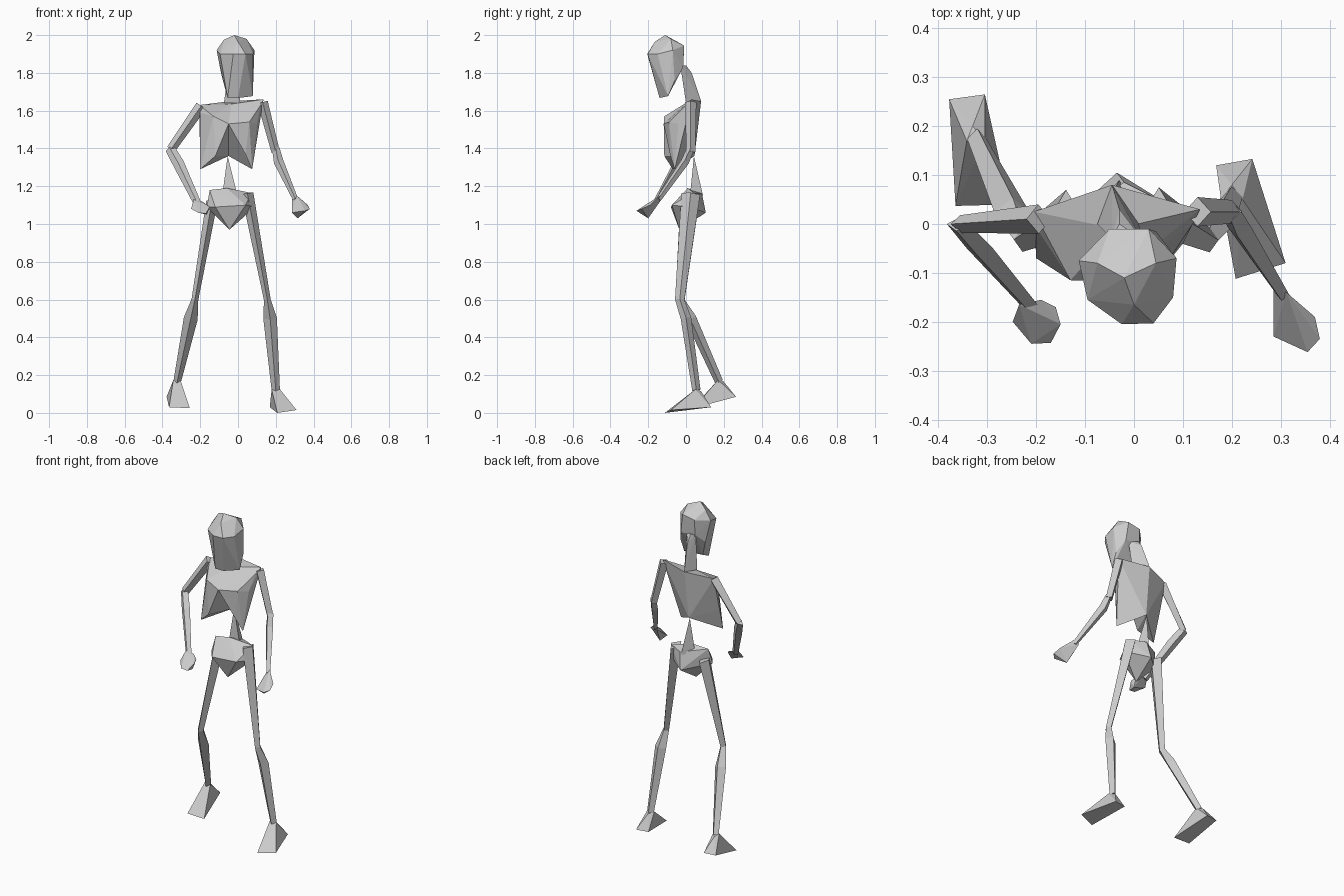
import bpy, bmesh
from mathutils import Vector


def finish(name, bm):
    bmesh.ops.recalc_face_normals(bm, faces=bm.faces)
    mesh = bpy.data.meshes.new(name)
    bm.to_mesh(mesh)
    bm.free()
    obj = bpy.data.objects.new(name, mesh)
    bpy.context.collection.objects.link(obj)
    return obj


def hull(name, points):
    """Faceted solid wrapped around a few key points."""
    bm = bmesh.new()
    for p in points:
        bm.verts.new(p)
    res = bmesh.ops.convex_hull(bm, input=bm.verts)
    junk = [v for v in set(res["geom_interior"] + res["geom_unused"])
            if isinstance(v, bmesh.types.BMVert)]
    bmesh.ops.delete(bm, geom=junk, context='VERTS')
    return finish(name, bm)


def limb(name, sections):
    """Four-sided bone through (centre, half width, half depth) sections."""
    bm = bmesh.new()
    pts = [Vector(s[0]) for s in sections]
    rings = []
    for i, (_, w, d) in enumerate(sections):
        t = (pts[min(i + 1, len(pts) - 1)] - pts[max(i - 1, 0)]).normalized()
        u = t.cross(Vector((0, 1, 0))).normalized()
        v = t.cross(u)
        rings.append([bm.verts.new(pts[i] + o) for o in (u * w, v * d, -u * w, -v * d)])
    for a, b in zip(rings, rings[1:]):
        for k in range(4):
            n = (k + 1) % 4
            bm.faces.new((a[k], a[n], b[n], b[k]))
    bm.faces.new(rings[0])
    bm.faces.new(rings[-1])
    return finish(name, bm)


# Skull: small crown, wide brow, tapering to the jaw
hull("skull", [
    (-.02, -.11, 2.0), (-.075, -.08, 1.975), (.045, -.08, 1.98), (.0, -.165, 1.965),
    (-.05, -.01, 1.93), (.03, -.01, 1.945), (.087, -.07, 1.92), (.08, -.15, 1.9),
    (.04, -.203, 1.9), (-.025, -.205, 1.9), (-.095, -.155, 1.9), (-.113, -.075, 1.92),
    (-.05, -.015, 1.84), (.045, -.015, 1.83), (.078, -.06, 1.76), (-.088, -.06, 1.79),
    (-.055, -.14, 1.667), (.0, -.14, 1.667), (.078, -.095, 1.677), (-.05, -.09, 1.69)])

# Neck
hull("neck", [
    (-.045, .08, 1.65), (-.075, .0, 1.64), (.01, .0, 1.64),
    (-.03, .03, 1.8), (-.03, .0, 1.84), (.015, -.03, 1.84), (-.045, -.03, 1.84)])

# Rib cage: two lobes sharing the breastbone and the spine
middle = [(-.045, .08, 1.65), (-.035, -.01, 1.635), (-.05, -.118, 1.53), (-.05, .045, 1.36)]
hull("rib_cage_right", middle + [
    (-.205, .025, 1.63), (-.2, -.01, 1.59), (-.13, -.115, 1.57),
    (-.12, -.115, 1.36), (-.2, -.07, 1.29), (-.2, -.03, 1.42)])
hull("rib_cage_left", middle + [
    (.135, .03, 1.66), (.12, -.0, 1.63), (.06, -.09, 1.54),
    (.1, -.04, 1.53), (.04, -.085, 1.37), (.075, -.06, 1.29)])

# Lower spine
hull("lower_spine", [(-.055, .042, 1.36), (-.085, .03, 1.14), (.0, .02, 1.14), (-.03, .09, 1.15)])

# Pelvis
hull("pelvis", [
    (-.15, .0, 1.18), (-.06, .01, 1.19), (-.165, -.02, 1.09), (-.12, -.08, 1.09),
    (.07, .04, 1.165), (.09, .02, 1.09), (.04, -.075, 1.1), (-.045, -.035, .97),
    (-.035, .105, 1.06), (-.02, .085, 1.16)])

# Arms: shoulder, elbow, wrist
limb("right_upper_arm", [((-.195, .01, 1.625), .03, .03), ((-.355, .0, 1.395), .024, .018)])
limb("right_forearm", [((-.36, .0, 1.4), .026, .016), ((-.315, -.05, 1.32), .03, .018),
                       ((-.215, -.165, 1.11), .02, .012)])
limb("left_upper_arm", [((.13, .025, 1.645), .028, .03), ((.2, .025, 1.38), .022, .024)])
limb("left_forearm", [((.2, .025, 1.4), .02, .02), ((.215, -.005, 1.33), .026, .022),
                      ((.305, -.145, 1.13), .014, .014)])

# Hands
hull("right_hand", [
    (-.235, -.165, 1.13), (-.19, -.155, 1.12), (-.248, -.2, 1.08), (-.21, -.245, 1.06),
    (-.17, -.243, 1.055), (-.15, -.205, 1.09), (-.16, -.17, 1.1), (-.165, -.2, 1.05)])
hull("left_hand", [
    (.285, -.13, 1.13), (.312, -.14, 1.15), (.37, -.19, 1.1), (.38, -.235, 1.08),
    (.355, -.262, 1.07), (.285, -.23, 1.06), (.285, -.2, 1.08), (.315, -.2, 1.03)])

# Legs: hip, knee, calf, ankle
limb("right_leg", [((-.138, .02, 1.12), .03, .05), ((-.228, -.032, .6), .018, .025),
                   ((-.25, .025, .5), .037, .03), ((-.322, .175, .165), .02, .022)])
limb("left_leg", [((.05, .025, 1.16), .032, .05), ((.155, -.033, .6), .018, .025),
                  ((.17, .0, .5), .036, .028), ((.2, .055, .12), .022, .022)])

# Feet: wedges from ankle to flat sole
hull("right_foot", [
    (-.342, .17, .175), (-.305, .17, .175), (-.33, .2, .165),
    (-.378, .255, .085), (-.305, .265, .085), (-.365, .037, .03), (-.255, .04, .025)])
hull("left_foot", [
    (.178, .05, .125), (.222, .05, .125), (.2, .08, .115),
    (.168, .12, .03), (.242, .133, .03), (.208, -.112, .0), (.31, -.08, .015)])
